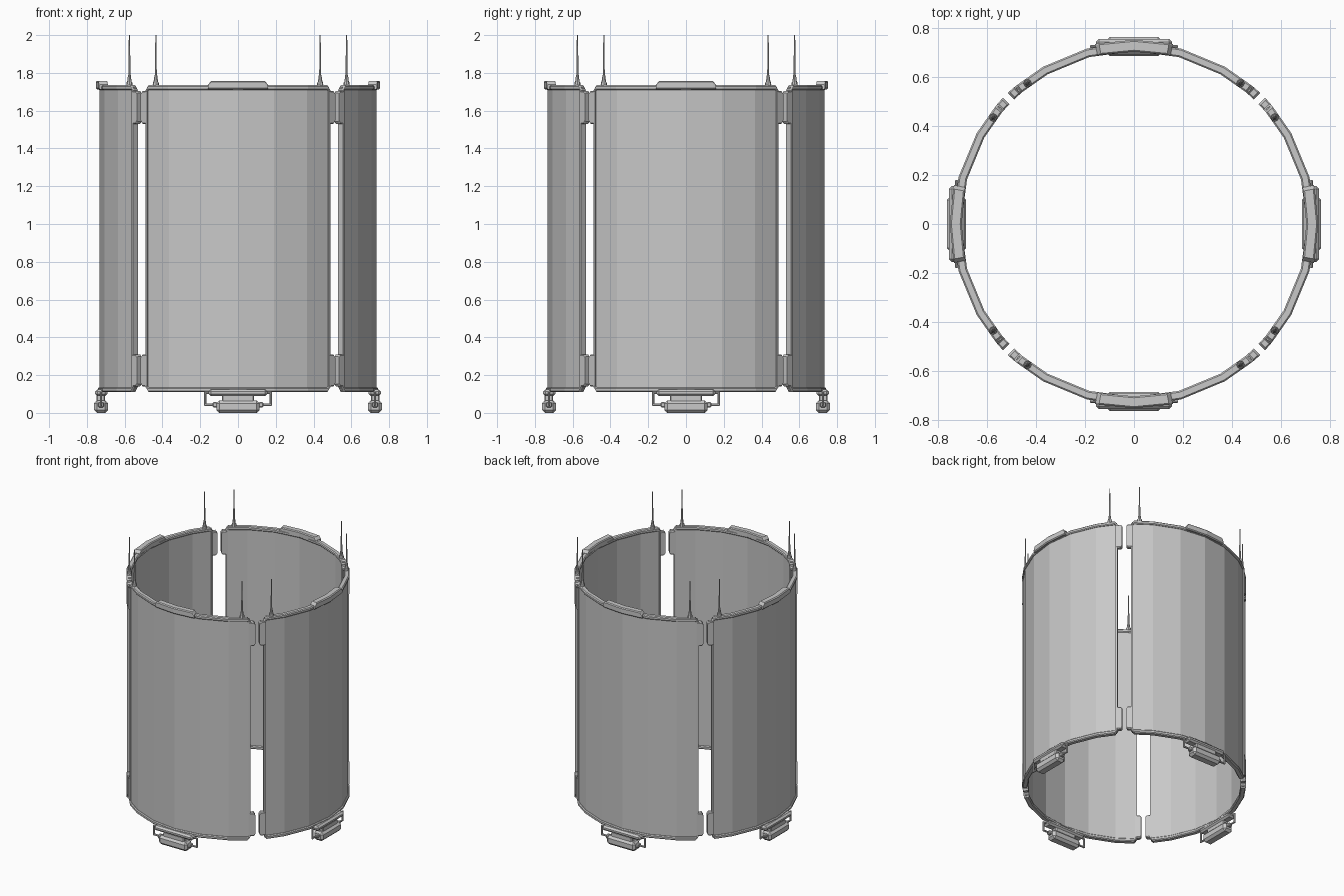
import bpy
import bmesh
from math import sin, cos, radians, pi
from mathutils import Matrix

cube = bpy.data.objects.get("Cube")
if cube:
    bpy.data.objects.remove(cube, do_unlink=True)

grey = bpy.data.materials.new("light_grey")
grey.use_nodes = True
COLOUR = (0.58, 0.58, 0.58, 1)
grey.diffuse_color = COLOUR
grey.node_tree.nodes["Principled BSDF"].inputs["Base Color"].default_value = COLOUR

SIDES = ("front", "left", "back", "right")


def place(bm, name):
    """Repeat one part on all four panels, a quarter turn apart."""
    bmesh.ops.recalc_face_normals(bm, faces=bm.faces)
    mesh = bpy.data.meshes.new(name)
    bm.to_mesh(mesh)
    bm.free()
    mesh.materials.append(grey)
    for i, side in enumerate(SIDES):
        ob = bpy.data.objects.new(side + "_" + name, mesh)
        ob.rotation_euler.z = i * pi / 2
        bpy.context.collection.objects.link(ob)


def arc(bm, r0, r1, stations, c=0.0):
    """Curved bar through (angle, bottom, top) stations, with chamfer c."""
    rings = []
    for a, z0, z1 in stations:
        if c:
            section = [(r0 + c, z0), (r1 - c, z0), (r1, z0 + c), (r1, z1 - c),
                       (r1 - c, z1), (r0 + c, z1), (r0, z1 - c), (r0, z0 + c)]
        else:
            section = [(r0, z0), (r1, z0), (r1, z1), (r0, z1)]
        t = radians(a)
        rings.append([bm.verts.new((r * sin(t), -r * cos(t), z)) for r, z in section])
    n = len(rings[0])
    for p, q in zip(rings, rings[1:]):
        for k in range(n):
            bm.faces.new((p[k], p[(k + 1) % n], q[(k + 1) % n], q[k]))
    bm.faces.new(rings[0])
    bm.faces.new(rings[-1])


def symmetric(half):
    """Mirror stations that run outward from the middle of a panel."""
    return [(-a, lo, hi) for a, lo, hi in reversed(half) if a] + half


def block(bm, size, centre, bevel):
    part = bmesh.new()
    bmesh.ops.create_cube(part, size=1)
    bmesh.ops.scale(part, vec=size, verts=part.verts)
    bmesh.ops.bevel(part, geom=part.edges[:], offset=bevel, segments=1, affect='EDGES')
    bmesh.ops.translate(part, vec=centre, verts=part.verts)
    temp = bpy.data.meshes.new("temp")
    part.to_mesh(temp)
    part.free()
    bm.from_mesh(temp)
    bpy.data.meshes.remove(temp)


def cone(bm, r0, r1, z0, z1, x, y, sides=8):
    bmesh.ops.create_cone(bm, cap_ends=True, segments=sides, radius1=r0, radius2=r1,
                          depth=z1 - z0, matrix=Matrix.Translation((x, y, (z0 + z1) / 2)))


# Curved wall
bm = bmesh.new()
arc(bm, 0.713, 0.733, symmetric([(a, 0.12, 1.725) for a in (0, 15, 30, 41)]))
place(bm, "wall")

# Frame: top and bottom rims, and upright edges
bm = bmesh.new()
arc(bm, 0.706, 0.742, symmetric([(a, 1.71, 1.735) for a in (0, 15, 30, 40)]
                                + [(41.5, 1.69, 1.71)]), 0.006)
arc(bm, 0.706, 0.742, symmetric([(a, 0.11, 0.135) for a in (0, 15, 30, 40)]
                                + [(41.5, 0.135, 0.155)]), 0.006)
for s in (-1, 1):
    arc(bm, 0.708, 0.741, [(s * 40.5, 0.13, 1.715), (s * 41.5, 0.14, 1.705)], 0.005)
place(bm, "frame")

# Corner tabs that nearly meet the next panel
bm = bmesh.new()
for s in (-1, 1):
    for lo, hi in ((0.14, 0.31), (1.53, 1.705)):
        arc(bm, 0.706, 0.743, [(s * 41, lo, hi), (s * 43.2, lo, hi),
                               (s * 43.9, lo + 0.012, hi - 0.012)], 0.006)
place(bm, "corner_tabs")

# Raised clip on the top rim
bm = bmesh.new()
arc(bm, 0.704, 0.752, symmetric([(0, 1.713, 1.758), (11, 1.713, 1.758),
                                 (12.2, 1.713, 1.738)]), 0.006)
place(bm, "top_clip")

# Aerials near both ends of the panel
bm = bmesh.new()
for s in (-1, 1):
    x, y = s * 0.435, -0.575
    cone(bm, 0.017, 0.015, 1.73, 1.752, x, y)
    cone(bm, 0.012, 0.007, 1.752, 1.79, x, y)
    cone(bm, 0.006, 0.003, 1.79, 2.0, x, y, 6)
place(bm, "aerials")

# Mount under the bottom rim, with a neck
bm = bmesh.new()
block(bm, (0.31, 0.064, 0.036), (0, -0.724, 0.107), 0.012)
block(bm, (0.17, 0.046, 0.04), (0, -0.726, 0.077), 0.006)
place(bm, "foot_mount")

# Chamfered foot
bm = bmesh.new()
block(bm, (0.23, 0.076, 0.066), (0, -0.725, 0.033), 0.016)
place(bm, "foot")

# Bent pipes from mount to foot, with end collars
bm = bmesh.new()
for s in (-1, 1):
    block(bm, (0.04, 0.012, 0.012), (s * 0.16, -0.725, 0.106), 0.003)
    block(bm, (0.012, 0.012, 0.07), (s * 0.174, -0.725, 0.075), 0.003)
    block(bm, (0.07, 0.012, 0.012), (s * 0.145, -0.725, 0.043), 0.003)
    block(bm, (0.025, 0.03, 0.028), (s * 0.122, -0.725, 0.043), 0.005)
place(bm, "foot_pipes")
